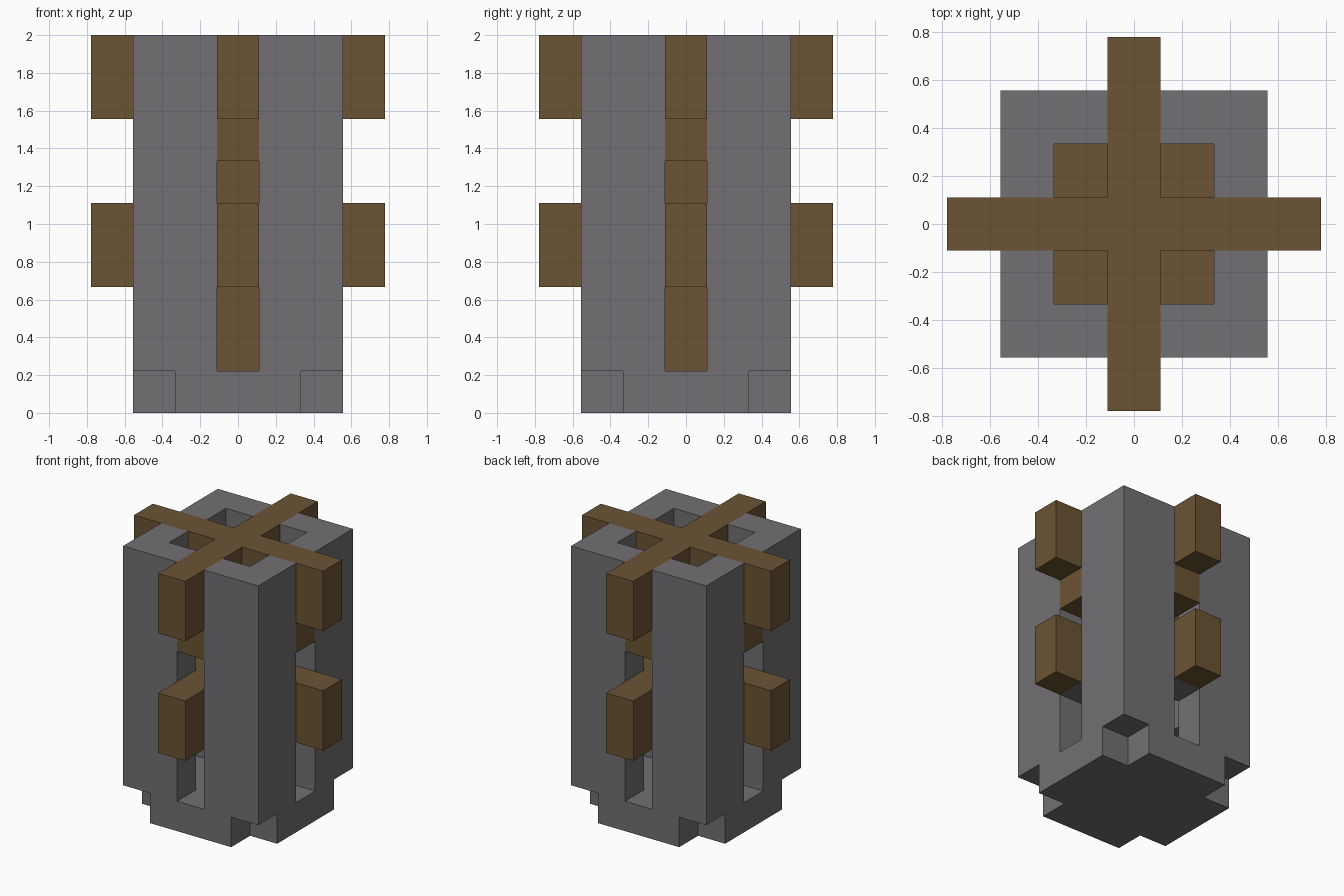
import bpy
import bmesh

U = 2 / 9  # building module: the tower is nine modules tall

cube = bpy.data.objects.get("Cube")
if cube:
    bpy.data.objects.remove(cube, do_unlink=True)


def material(name, rgb):
    mat = bpy.data.materials.new(name)
    mat.use_nodes = True
    color = (*rgb, 1)
    mat.diffuse_color = color
    mat.node_tree.nodes["Principled BSDF"].inputs["Base Color"].default_value = color
    return mat


stone = material("grey_stone", (0.168, 0.162, 0.171))
wood = material("brown_wood", (0.147, 0.087, 0.034))


def prism(name, outline, bottom, top, mat):
    """Extrude a plan outline, given in modules, between two heights."""
    bm = bmesh.new()
    face = bm.faces.new([bm.verts.new((x * U, y * U, bottom * U)) for x, y in outline])
    out = bmesh.ops.extrude_face_region(bm, geom=[face])
    verts = [v for v in out["geom"] if isinstance(v, bmesh.types.BMVert)]
    bmesh.ops.translate(bm, vec=(0, 0, (top - bottom) * U), verts=verts)
    bmesh.ops.recalc_face_normals(bm, faces=bm.faces)
    mesh = bpy.data.meshes.new(name)
    bm.to_mesh(mesh)
    bm.free()
    mesh.materials.append(mat)
    obj = bpy.data.objects.new(name, mesh)
    bpy.context.collection.objects.link(obj)
    return obj


def turn(points, quarter):
    for _ in range(quarter):
        points = [(-y, x) for x, y in points]
    return points


def rect(x0, x1, y0, y1):
    return [(x0, y0), (x1, y0), (x1, y1), (x0, y1)]


def cross(reach, half):
    """Plus-shaped outline with four equal arms."""
    arm = [(half, -half), (reach, -half), (reach, half)]
    return [p for q in range(4) for p in turn(arm, q)]


# Base slab with notched corners
prism("base", cross(2.5, 1.5), 0, 1, stone)

# L-shaped corner piers, lintels over the lower openings, and beam ends
pier = [(0.5, 1.5), (1.5, 1.5), (1.5, 0.5), (2.5, 0.5), (2.5, 2.5), (0.5, 2.5)]
sides = ["left", "back", "right", "front"]
corners = ["back_left", "back_right", "front_right", "front_left"]
for q in range(4):
    prism(corners[q] + "_pier", turn(pier, q), 1, 9, stone)
    prism(sides[q] + "_lintel", turn(rect(1.5, 2.5, -0.5, 0.5), q), 3, 4, stone)
    prism(sides[q] + "_beam_end", turn(rect(2.5, 3.5, -0.5, 0.5), q), 3, 4, wood)
    prism(corners[q] + "_floor_panel", turn(rect(0.5, 1.5, 0.5, 1.5), q), 4, 5, wood)

# Crossed beams
prism("lower_beams", cross(3.5, 0.5), 4, 5, wood)
prism("upper_braces", cross(2.5, 0.5), 6, 7, wood)
prism("upper_beams", cross(3.5, 0.5), 7, 9, wood)

# Central post between the floors
prism("lower_post", rect(-0.5, 0.5, -0.5, 0.5), 1, 4, wood)
prism("upper_post", rect(-0.5, 0.5, -0.5, 0.5), 5, 6, wood)
